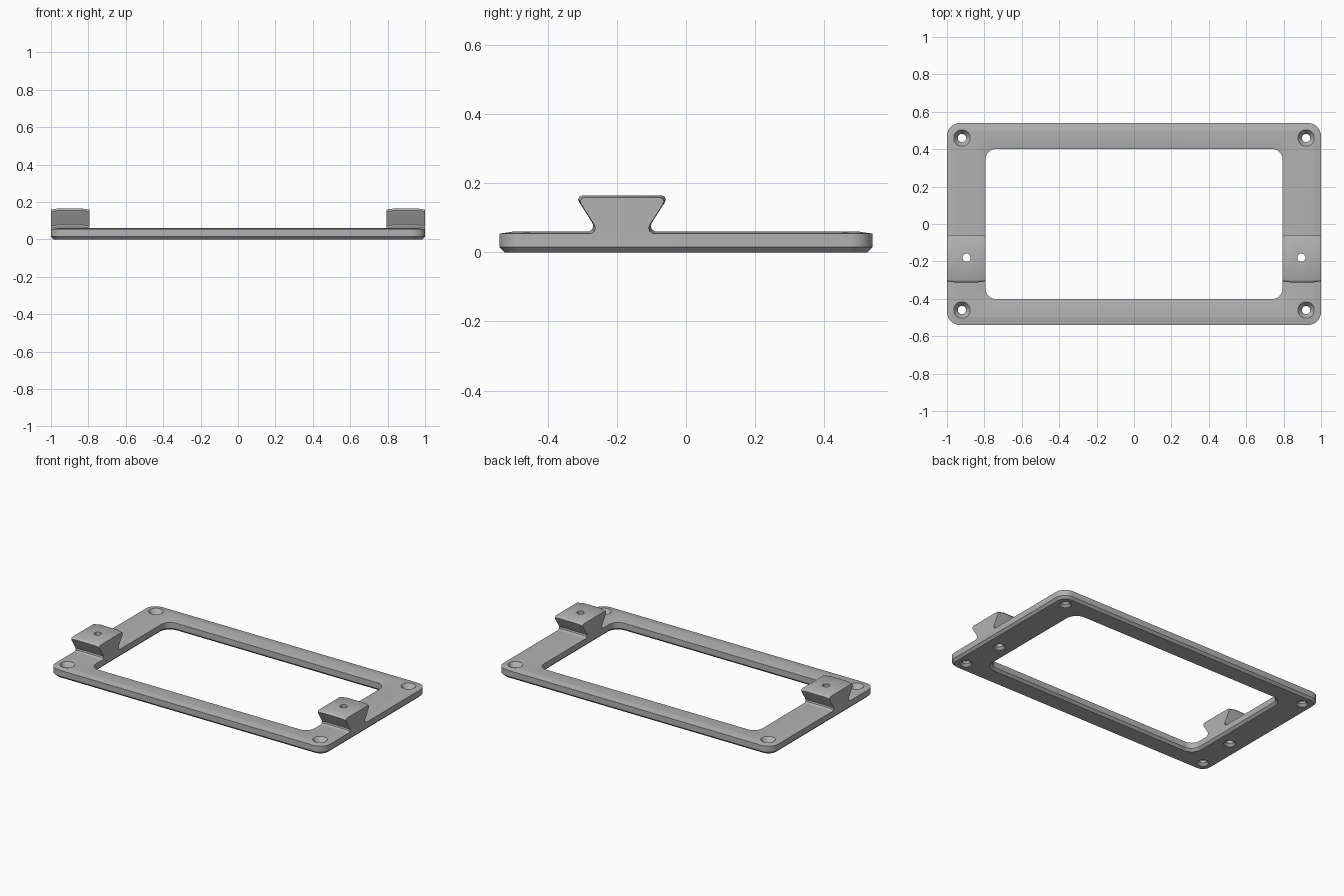
import bpy
import bmesh
from math import cos, sin, pi, radians

cube = bpy.data.objects.get("Cube")
if cube:
    bpy.data.objects.remove(cube, do_unlink=True)

# One plain grey for the whole part
GREY = (0.45, 0.45, 0.45, 1.0)
grey = bpy.data.materials.new("plain grey")
grey.use_nodes = True
grey.diffuse_color = GREY
grey.node_tree.nodes["Principled BSDF"].inputs["Base Color"].default_value = GREY


def loft(bm, rings, closed):
    """Skin a list of point rings; close into a loop or cap both ends."""
    loops = [[bm.verts.new(p) for p in ring] for ring in rings]
    n = len(loops[0])
    pairs = list(zip(loops, loops[1:]))
    if closed:
        pairs.append((loops[-1], loops[0]))
    for a, b in pairs:
        for i in range(n):
            j = (i + 1) % n
            bm.faces.new((a[i], a[j], b[j], b[i]))
    if not closed:
        bm.faces.new(loops[0])
        bm.faces.new(loops[-1])


def make_object(name, bm):
    bmesh.ops.recalc_face_normals(bm, faces=bm.faces[:])
    mesh = bpy.data.meshes.new(name)
    bm.to_mesh(mesh)
    bm.free()
    mesh.materials.append(grey)
    obj = bpy.data.objects.new(name, mesh)
    bpy.context.collection.objects.link(obj)
    return obj


def rounded_rect(hx, hy, r, z, steps=8):
    points = []
    for k, (sx, sy) in enumerate(((1, 1), (-1, 1), (-1, -1), (1, -1))):
        for i in range(steps + 1):
            a = (k + i / steps) * pi / 2
            points.append((sx * (hx - r) + r * cos(a), sy * (hy - r) + r * sin(a), z))
    return points


# Frame: outer rings going up, then inner rings going down
def outer(inset, z):
    return rounded_rect(1.0 - inset, 0.54 - inset, 0.07 - inset, z)


def inner(grow, z):
    return rounded_rect(0.795 + grow, 0.402 + grow, 0.06 + grow, z)


bm = bmesh.new()
loft(bm, [outer(0.015, 0), outer(0, 0.015), outer(0, 0.054), outer(0.04, 0.06),
          inner(0.04, 0.06), inner(0, 0.054), inner(0, 0.015), inner(0.015, 0)], True)
frame = make_object("frame", bm)

# Dovetail rails: half profile (half width, height) mirrored, lofted along x
HALF = [(0.115, 0.165), (0.123, 0.161), (0.127, 0.154), (0.124, 0.145),
        (0.087, 0.087), (0.083, 0.077), (0.086, 0.067), (0.094, 0.061),
        (0.105, 0.059), (0.105, 0.045)]
RAIL_Y = -0.185


def rail_section(x, inset):
    half = [(w - inset, z - inset) for w, z in HALF]
    right = [(x, RAIL_Y + w, z) for w, z in half]
    left = [(x, RAIL_Y - w, z) for w, z in reversed(half)]
    return right + left


rails = []
for side, name in ((1, "left_dovetail"), (-1, "right_dovetail")):
    bm = bmesh.new()
    loft(bm, [rail_section(side * x, inset) for x, inset in
              ((0.795, 0.006), (0.835, 0), (0.96, 0), (1.0, 0.006))], False)
    rails.append(make_object(name, bm))


# Hole cutters: turned profiles (radius, height)
def turned(bm, x, y, profile, steps=32):
    loft(bm, [[(x + r * cos(2 * pi * i / steps), y + r * sin(2 * pi * i / steps), z)
               for i in range(steps)] for r, z in profile], False)


FOOT = [(0.047, -0.01), (0.022, 0.015)]
COUNTERSUNK = FOOT + [(0.022, 0.03), (0.059, 0.08)]
STRAIGHT = FOOT + [(0.022, 0.2)]
bm = bmesh.new()
for sx in (-1, 1):
    for sy in (-1, 1):
        turned(bm, sx * 0.92, sy * 0.46, COUNTERSUNK)
    turned(bm, sx * 0.895, -0.18, STRAIGHT)
cutter = make_object("hole_cutter", bm)
cutter.hide_render = True

# Drill the holes and bake the result
parts = [frame] + rails
for obj in parts:
    mod = obj.modifiers.new("holes", "BOOLEAN")
    mod.operation = "DIFFERENCE"
    mod.solver = "EXACT"
    mod.object = cutter
bpy.context.view_layer.update()
graph = bpy.context.evaluated_depsgraph_get()
baked = [bpy.data.meshes.new_from_object(obj.evaluated_get(graph)) for obj in parts]
for obj, mesh in zip(parts, baked):
    obj.modifiers.clear()
    obj.data = mesh
bpy.data.objects.remove(cutter, do_unlink=True)

# Smooth the curved faces, keep real edges sharp
bpy.ops.object.select_all(action="DESELECT")
for obj in parts:
    obj.select_set(True)
bpy.context.view_layer.objects.active = frame
bpy.ops.object.shade_smooth_by_angle(angle=radians(35))
